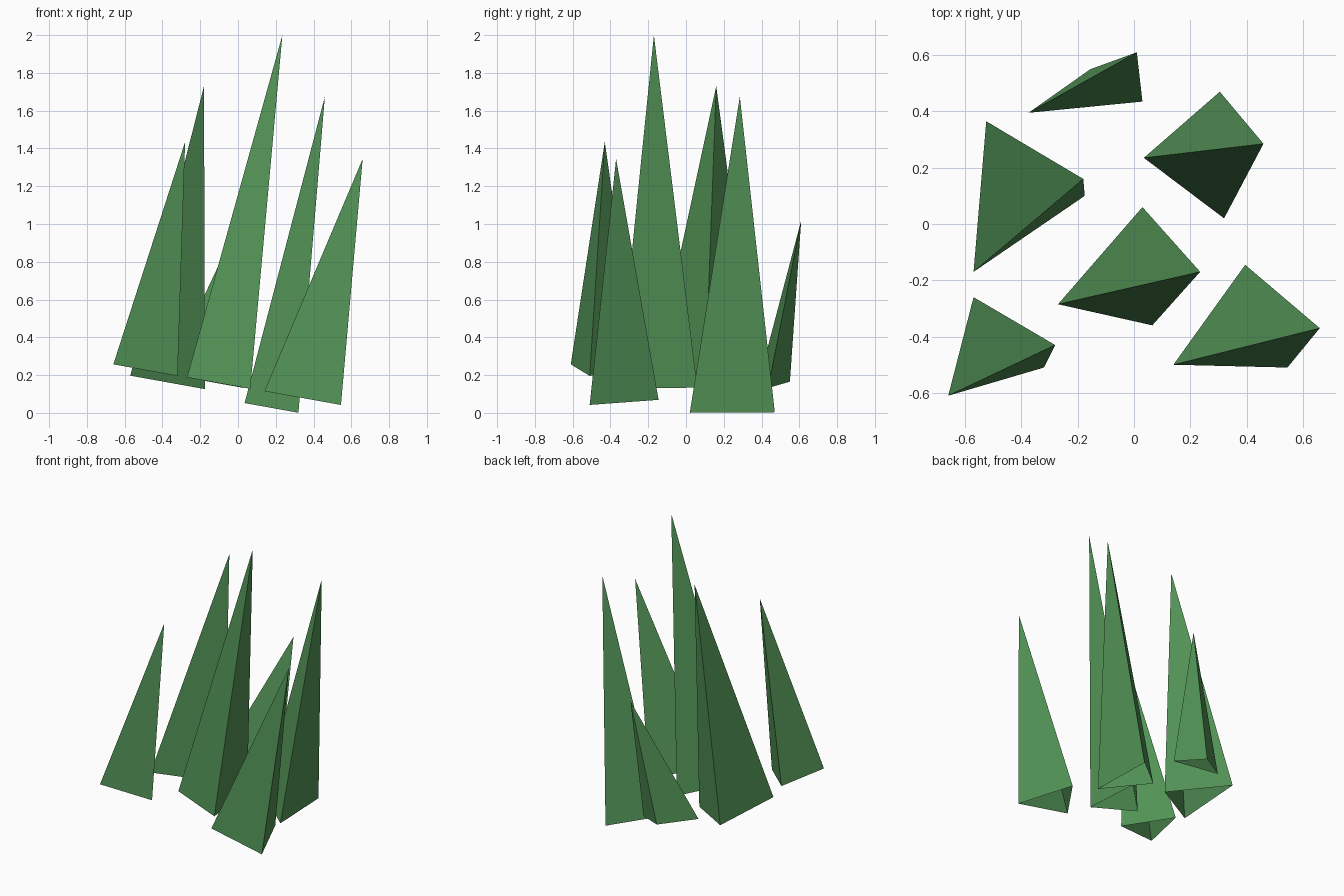
import bpy
import bmesh

# Remove the default cube only
cube = bpy.data.objects.get("Cube")
if cube:
    bpy.data.objects.remove(cube, do_unlink=True)

# Leaf green, the single colour
GREEN = (0.085, 0.29, 0.093, 1.0)
green = bpy.data.materials.new("leaf_green")
green.use_nodes = True
green.diffuse_color = GREEN
for node in green.node_tree.nodes:
    if node.type == 'BSDF_PRINCIPLED':
        node.inputs["Base Color"].default_value = GREEN

TILT = 0.18  # every blade's open foot drops towards +x


def blade(name, foot, foot_z, tip):
    """Three-sided spike, open below; foot runs counter-clockwise."""
    bm = bmesh.new()
    x0 = foot[0][0]
    ring = [bm.verts.new((x, y, foot_z - TILT * (x - x0))) for x, y in foot]
    top = bm.verts.new(tip)
    for a, b in zip(ring, ring[1:] + ring[:1]):
        bm.faces.new((a, b, top))
    mesh = bpy.data.meshes.new(name)
    bm.to_mesh(mesh)
    bm.free()
    mesh.materials.append(green)
    bpy.context.scene.collection.objects.link(bpy.data.objects.new(name, mesh))


# Grass blades: foot corners, height of first corner, tip
blade("centre_blade", [(-0.27, -0.285), (0.065, -0.36), (0.03, 0.06)],
      0.188, (0.235, -0.17, 2.0))
blade("front_right_blade", [(-0.66, -0.61), (-0.32, -0.51), (-0.57, -0.26)],
      0.257, (-0.28, -0.43, 1.435))
blade("right_blade", [(-0.57, -0.17), (-0.175, 0.1), (-0.525, 0.365)],
      0.197, (-0.18, 0.16, 1.73))
blade("back_blade", [(-0.375, 0.395), (0.03, 0.435), (-0.155, 0.55)],
      0.205, (0.01, 0.61, 1.02))
blade("left_blade", [(0.035, 0.235), (0.32, 0.02), (0.305, 0.47)],
      0.052, (0.46, 0.285, 1.675))
blade("front_left_blade", [(0.14, -0.5), (0.545, -0.51), (0.395, -0.145)],
      0.115, (0.66, -0.37, 1.345))
